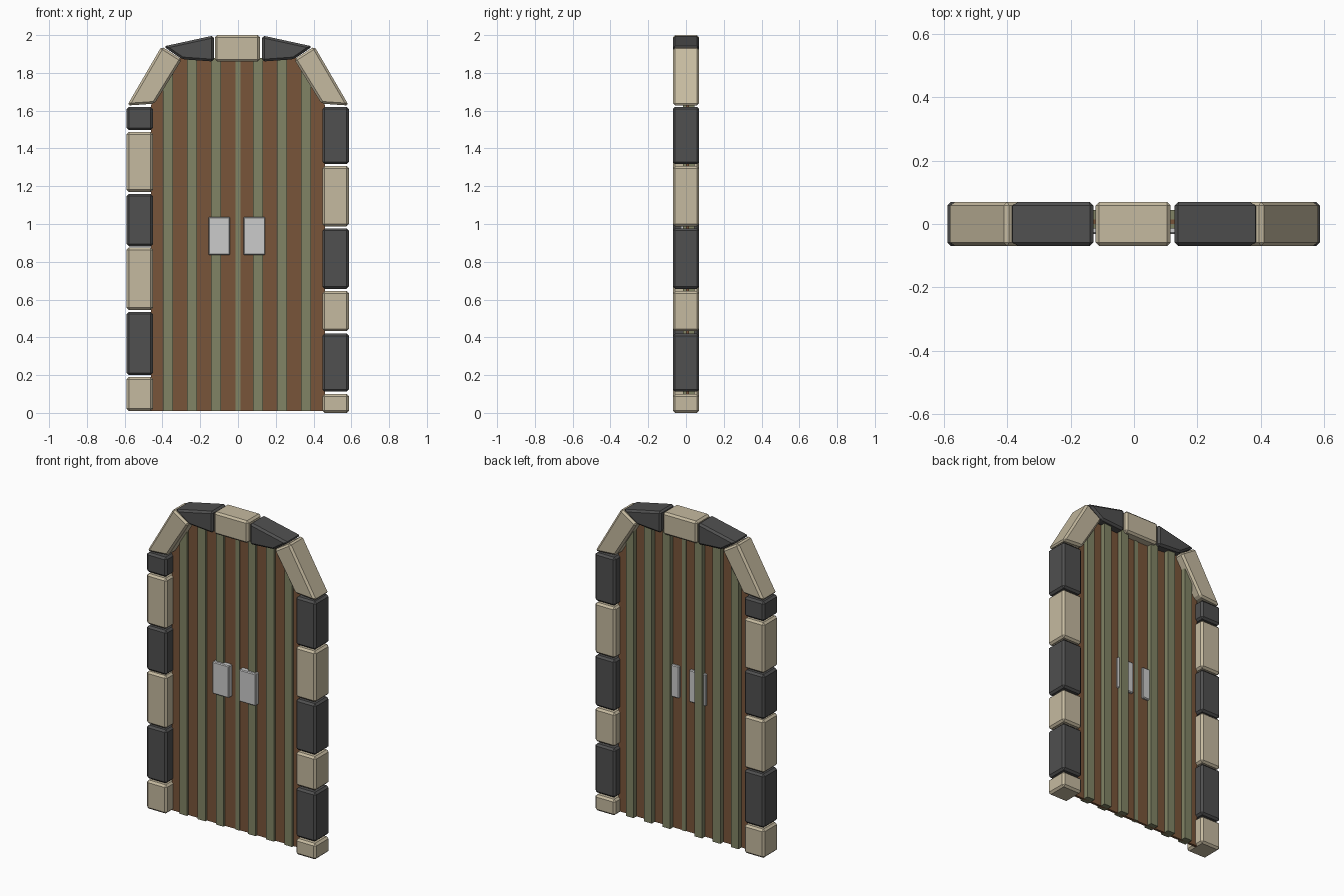
import bpy, bmesh

if "Cube" in bpy.data.objects:
    bpy.data.objects.remove(bpy.data.objects["Cube"])


def material(name, rgb):
    m = bpy.data.materials.new(name)
    m.diffuse_color = (*rgb, 1)
    m.use_nodes = True
    m.node_tree.nodes["Principled BSDF"].inputs["Base Color"].default_value = m.diffuse_color
    return m


TAN = material("light_stone", (0.56, 0.49, 0.35))
DARK = material("dark_stone", (0.08, 0.08, 0.08))
BROWN = material("brown_wood", (0.19, 0.09, 0.042))
GREEN = material("green_wood", (0.22, 0.23, 0.13))


def prism(name, outline, y0, y1, mat=None, bevel=0):
    """Extrude an x-z outline from y0 to y1, with optional chamfered edges."""
    bm = bmesh.new()
    front = [bm.verts.new((x, y0, z)) for x, z in outline]
    back = [bm.verts.new((x, y1, z)) for x, z in outline]
    bm.faces.new(front)
    bm.faces.new(back[::-1])
    n = len(outline)
    for i in range(n):
        j = (i + 1) % n
        bm.faces.new((front[i], back[i], back[j], front[j]))
    bmesh.ops.recalc_face_normals(bm, faces=bm.faces)
    mesh = bpy.data.meshes.new(name)
    bm.to_mesh(mesh)
    bm.free()
    ob = bpy.data.objects.new(name, mesh)
    bpy.context.collection.objects.link(ob)
    if mat:
        mesh.materials.append(mat)
    if bevel:
        mod = ob.modifiers.new("chamfer", "BEVEL")
        mod.width = bevel
        mod.segments = 1
        mod.limit_method = "NONE"
    return ob


def rect(x0, x1, z0, z1):
    return [(x0, z0), (x1, z0), (x1, z1), (x0, z1)]


def stone(name, outline, mat):
    prism(name, outline, -0.07, 0.07, mat, 0.012)


# Side pillars: stones of alternating colour and uneven heights
left = [(0.01, 0.19), (0.20, 0.535), (0.545, 0.875),
        (0.882, 1.16), (1.17, 1.487), (1.497, 1.62)]
right = [(0.0, 0.10), (0.112, 0.42), (0.433, 0.645),
         (0.657, 0.977), (0.988, 1.307), (1.317, 1.62)]
for side, x0, x1, spans in (("left", -0.59, -0.45, left), ("right", 0.447, 0.587, right)):
    for i, (z0, z1) in enumerate(spans):
        stone(f"{side}_pillar_stone_{i + 1}", rect(x0, x1, z0, z1), (TAN, DARK)[i % 2])

# Arch stones, mirrored about the keystone
shoulder = [(0.587, 1.627), (0.405, 1.94), (0.297, 1.872), (0.442, 1.637)]
crown = [(0.395, 1.94), (0.128, 1.998), (0.128, 1.86), (0.295, 1.872)]
for side, s in (("left", -1), ("right", 1)):
    stone(f"{side}_arch_shoulder", [(s * x, z) for x, z in shoulder], TAN)
    stone(f"{side}_arch_crown", [(s * x, z) for x, z in crown], DARK)
stone("keystone", rect(-0.122, 0.116, 1.86, 2.0), TAN)

# Thin door panel, cut to the arch
prism("door_panel", [(-0.46, 0.01), (0.46, 0.01), (0.46, 1.63), (0.31, 1.88),
                     (-0.31, 1.88), (-0.46, 1.63)], 0.0, 0.015, BROWN)


def arch_height(x):
    return min(1.88, 1.88 - (abs(x) - 0.31) * 1.667)


# Green door battens, deeper than the panel, tops following the arch
for i, x in enumerate((-0.37, -0.243, -0.116, 0.106, 0.233, 0.36)):
    a, b = x - 0.0265, x + 0.0265
    prism(f"door_batten_{i + 1}", [(a, 0.01), (b, 0.01), (b, arch_height(b)),
                                   (a, arch_height(a))], -0.015, 0.045, GREEN)

# Narrow strip covering the meeting of the two leaves
prism("centre_strip", rect(-0.013, 0.013, 0.01, 1.87), -0.006, 0.02, GREEN)

# Handle plates through both leaves
for side, x0 in (("left", -0.157), ("right", 0.029)):
    prism(f"{side}_handle_plate", rect(x0, x0 + 0.115, 0.835, 1.037),
          -0.032, 0.03, None, 0.005)
